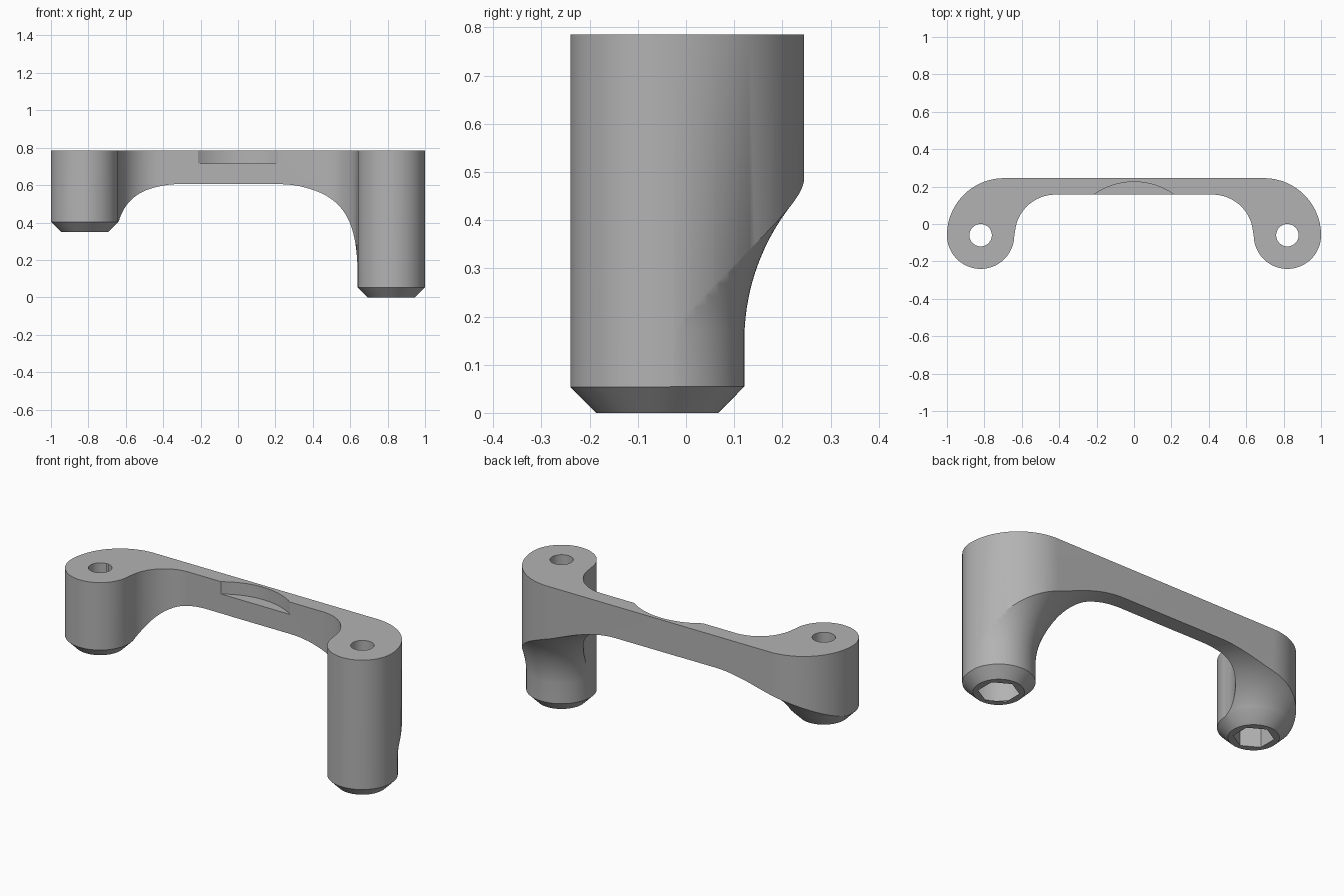
import bpy, bmesh, math
from mathutils import Vector

if "Cube" in bpy.data.objects:
    bpy.data.objects.remove(bpy.data.objects["Cube"])

LEG_X, LEG_Y, LEG_R, TOP = 0.82, -0.06, 0.18, 0.785
FLARE_R, FLARE_Z, BAR_Z = 0.455, 0.15, 0.605


def to_object(bm, name):
    bmesh.ops.remove_doubles(bm, verts=bm.verts, dist=1e-5)
    bmesh.ops.recalc_face_normals(bm, faces=bm.faces)
    mesh = bpy.data.meshes.new(name)
    bm.to_mesh(mesh)
    bm.free()
    ob = bpy.data.objects.new(name, mesh)
    bpy.context.collection.objects.link(ob)
    return ob


def prism(name, points, z0, z1):
    bm = bmesh.new()
    face = bm.faces.new([bm.verts.new((x, y, z0)) for x, y in points])
    ext = bmesh.ops.extrude_face_region(bm, geom=[face])["geom"]
    bmesh.ops.translate(bm, vec=(0, 0, z1 - z0),
                        verts=[v for v in ext if isinstance(v, bmesh.types.BMVert)])
    return to_object(bm, name)


def arc(cx, cy, r, a0, a1, n):
    return [(cx + r * math.cos(math.radians(a0 + (a1 - a0) * i / n)),
             cy + r * math.sin(math.radians(a0 + (a1 - a0) * i / n)))
            for i in range(n + 1)]


def polygon(cx, cy, r, n, turn=0):
    return arc(cx, cy, r, turn, turn + 360, n)[:-1]


def lathe(name, profile, cx, cy, steps=96):
    bm = bmesh.new()
    verts = [bm.verts.new((cx + r, cy, z)) for r, z in profile]
    edges = [bm.edges.new(pair) for pair in zip(verts, verts[1:])]
    bmesh.ops.spin(bm, geom=verts + edges, cent=(cx, cy, 0), axis=(0, 0, 1),
                   angle=2 * math.pi, steps=steps)
    return to_object(bm, name)


def boolean(target, tool, operation):
    mod = target.modifiers.new(operation, 'BOOLEAN')
    mod.operation, mod.object, mod.solver = operation, tool, 'EXACT'
    bpy.context.view_layer.objects.active = target
    bpy.ops.object.modifier_apply(modifier=mod.name)
    bpy.data.objects.remove(tool)


def leg_envelope(name, cx, z0, flare_centre, disc_r, lift):
    """Chamfered foot, straight shaft, then a round flare up into the bar."""
    r = LEG_R + 0.0015
    start = math.sqrt(max(FLARE_R ** 2 - (flare_centre - r) ** 2, 0))
    a0 = math.degrees(math.atan2(start, r - flare_centre))
    flare = arc(flare_centre, FLARE_Z, FLARE_R, a0, 90, 28)
    flare[-1] = (flare_centre, BAR_Z)
    profile = [(0, z0), (0.127, z0), (r, z0 + 0.055)]
    profile += [p for p in flare if p[1] > z0 + 0.058]
    profile = [(x, z + lift * (z > 0.6)) for x, z in profile]
    profile += [(disc_r, BAR_Z + lift), (disc_r, 0.9 + lift * 20), (0, 0.9 + lift * 20)]
    return lathe(name, profile, cx, LEG_Y)


# Plan outline: right half, mirrored for the left
half = [(0, 0.157)] + arc(0.42, LEG_Y, 0.217, 90, 0, 20)[:-1]
half += arc(LEG_X, LEG_Y, LEG_R, 180, 360, 40)
half += arc(0.695, LEG_Y, 0.305, 0, 90, 28)[1:]
outline = half + [(-x, y) for x, y in reversed(half) if x > 0]
handle = prism("handle_body", outline, -0.1, TOP)

# Legs of unequal length, flared into the underside of the bar
envelope = leg_envelope("long_leg", LEG_X, 0.0, 0.636, 1.0, 0.0)
short = leg_envelope("short_leg", -LEG_X, 0.35, 0.557, 0.9, 0.0006)
boolean(envelope, short, 'UNION')
boolean(handle, envelope, 'INTERSECT')

# Screw holes with hexagonal pockets underneath
for x, z0 in ((LEG_X, 0.0), (-LEG_X, 0.35)):
    boolean(handle, prism("screw_hole", polygon(x, LEG_Y, 0.06, 32), -0.2, 1), 'DIFFERENCE')
    boolean(handle, prism("hex_pocket", polygon(x, LEG_Y, 0.103, 6, 30),
                          z0 - 0.1, z0 + 0.15), 'DIFFERENCE')

# Shallow curved notch in the front of the bar
boolean(handle, prism("notch", polygon(0, -0.149, 0.374, 128), 0.715, 1), 'DIFFERENCE')

# Plain grey finish
grey = bpy.data.materials.new("grey")
grey.diffuse_color = (0.45, 0.45, 0.45, 1)
grey.use_nodes = True
grey.node_tree.nodes["Principled BSDF"].inputs["Base Color"].default_value = grey.diffuse_color
handle.data.materials.clear()
handle.data.materials.append(grey)
for p in handle.data.polygons:
    p.material_index = 0
bpy.ops.object.select_all(action='DESELECT')
handle.select_set(True)
bpy.context.view_layer.objects.active = handle
bpy.ops.object.shade_smooth_by_angle(angle=math.radians(30))
